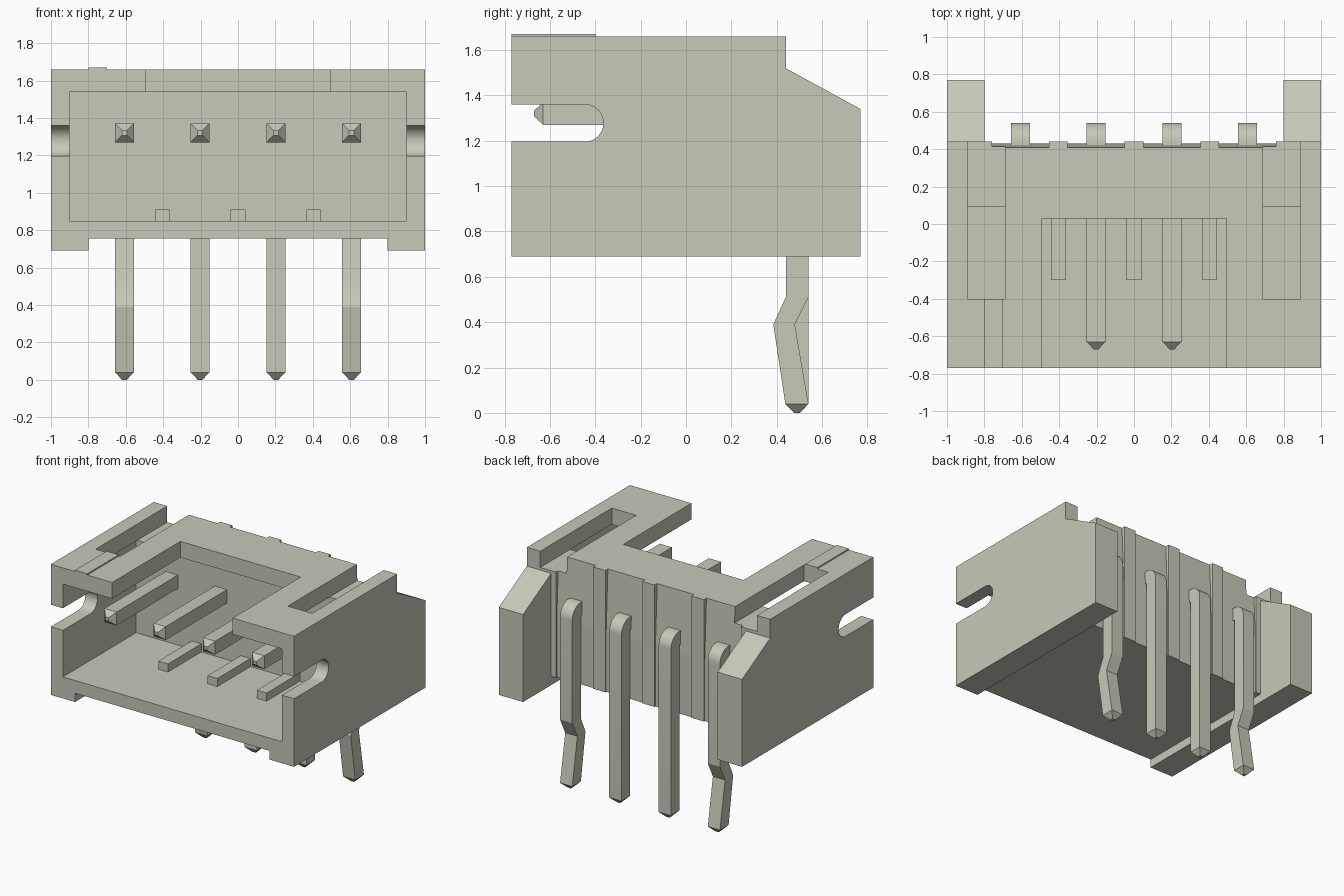
import bpy, bmesh, math
from mathutils import Vector

cube = bpy.data.objects.get("Cube")
if cube:
    bpy.data.objects.remove(cube, do_unlink=True)

mat = bpy.data.materials.new("warm grey")
mat.use_nodes = True
COLOUR = (0.58, 0.58, 0.48, 1)
mat.diffuse_color = COLOUR
mat.node_tree.nodes["Principled BSDF"].inputs["Base Color"].default_value = COLOUR


def prism(name, profile, x0, x1, tips=()):
    """Extrude a (y, z) profile from x0 to x1; tips lists end directions to point."""
    bm = bmesh.new()
    face = bm.faces.new([bm.verts.new((x0, y, z)) for y, z in profile])
    ext = bmesh.ops.extrude_face_region(bm, geom=[face])
    verts = [g for g in ext["geom"] if isinstance(g, bmesh.types.BMVert)]
    bmesh.ops.translate(bm, verts=verts, vec=(x1 - x0, 0, 0))
    bmesh.ops.recalc_face_normals(bm, faces=bm.faces[:])
    for d in tips:
        d = Vector(d)
        bm.faces.ensure_lookup_table()
        end = max(bm.faces, key=lambda f: f.calc_center_median().dot(d))
        c = end.calc_center_median()
        new = bmesh.ops.extrude_discrete_faces(bm, faces=[end])["faces"][0]
        for v in new.verts:
            v.co = c + (v.co - c) * 0.25 + d * 0.04
    me = bpy.data.meshes.new(name)
    bm.to_mesh(me)
    bm.free()
    me.materials.append(mat)
    ob = bpy.data.objects.new(name, me)
    bpy.context.collection.objects.link(ob)
    return ob


def box(name, x0, x1, y0, y1, z0, z1):
    return prism(name, [(y0, z0), (y1, z0), (y1, z1), (y0, z1)], x0, x1)


def activate(ob):
    bpy.ops.object.select_all(action='DESELECT')
    ob.select_set(True)
    bpy.context.view_layer.objects.active = ob


def cut(target, cutter):
    cutter.hide_render = True
    mod = target.modifiers.new("cut", 'BOOLEAN')
    mod.operation = 'DIFFERENCE'
    mod.solver = 'EXACT'
    mod.object = cutter
    activate(target)
    bpy.ops.object.modifier_apply(modifier=mod.name)
    bpy.data.objects.remove(cutter, do_unlink=True)


def smooth(ob):
    activate(ob)
    bpy.ops.object.shade_smooth_by_angle(angle=math.radians(25))


# Housing: side silhouette extruded across the full width
housing = prism("housing", [(-.77, .69), (.77, .69), (.77, 1.34), (.44, 1.52),
                            (.44, 1.66), (-.77, 1.66)], -1, 1)

# Gap between the rear ears, and gap between the bottom rails
cut(housing, box("ear_gap", -.8, .8, .44, 1, .5, 1.9))
cut(housing, box("rail_gap", -.8, .8, -1, 1, .5, .755))
# Front cavity and the notch in the roof
cut(housing, box("cavity", -.9, .9, -1, .09, .85, 1.54))
cut(housing, box("roof_notch", -.495, .495, -1, .03, 1.3, 1.9))
# Roof slots, open into the cavity, continuing as shallow channels to the back
for s in (-1, 1):
    x0, x1 = sorted((s * .69, s * .89))
    cut(housing, prism("roof_slot", [(-.4, 1.4), (.09, 1.4), (.09, 1.54), (.6, 1.54),
                                     (.6, 1.9), (-.4, 1.9)], x0, x1))
# Round-ended slots through both side walls
arc = [(-.446 + .082 * math.cos(a), 1.278 + .082 * math.sin(a))
       for a in (math.radians(-90 + 11.25 * i) for i in range(17))]
for s in (-1, 1):
    x0, x1 = sorted((s * .85, s * 1.1))
    cut(housing, prism("side_slot", [(-1, 1.196)] + arc + [(-1, 1.36)], x0, x1))
# Slightly drafted recesses that leave three ribs on the back wall
for x0, x1 in ((-.76, -.455), (-.355, -.05), (.05, .355), (.455, .76)):
    cut(housing, prism("back_recess", [(.43, .6), (.6, .6), (.6, 1.8), (.4039, 1.8),
                                       (.43, 1.2)], x0, x1))
smooth(housing)
for p in housing.data.polygons:
    if p.normal.y > .9:
        p.use_smooth = False

# Raised marker strip on the roof
box("marker_strip", -.8, -.7, -.77, -.4, 1.65, 1.67)

# Guide ridges on the cavity floor
for i, x in enumerate((-.405, 0, .405)):
    box(f"floor_ridge_{i + 1}", x - .04, x + .04, -.3, .1, .84, .91)

# Bent pins; the outer two have a kinked leg
bend = [(.44 + .1 * math.sin(a), 1.27 + .1 * math.cos(a))
        for a in (math.radians(11.25 * i) for i in range(9))]
straight = [(.54, .04), (.44, .04)]
kinked = [(.54, .51), (.48, .39), (.54, .04), (.438, .04), (.385, .39), (.44, .51)]
for i, x in enumerate((-.607, -.203, .203, .607)):
    leg = kinked if i in (0, 3) else straight
    profile = [(-.63, 1.27), (-.63, 1.37)] + bend + leg + [(.44, 1.27)]
    pin = prism(f"pin_{i + 1}", profile, x - .05, x + .05, tips=((0, -1, 0), (0, 0, -1)))
    smooth(pin)
